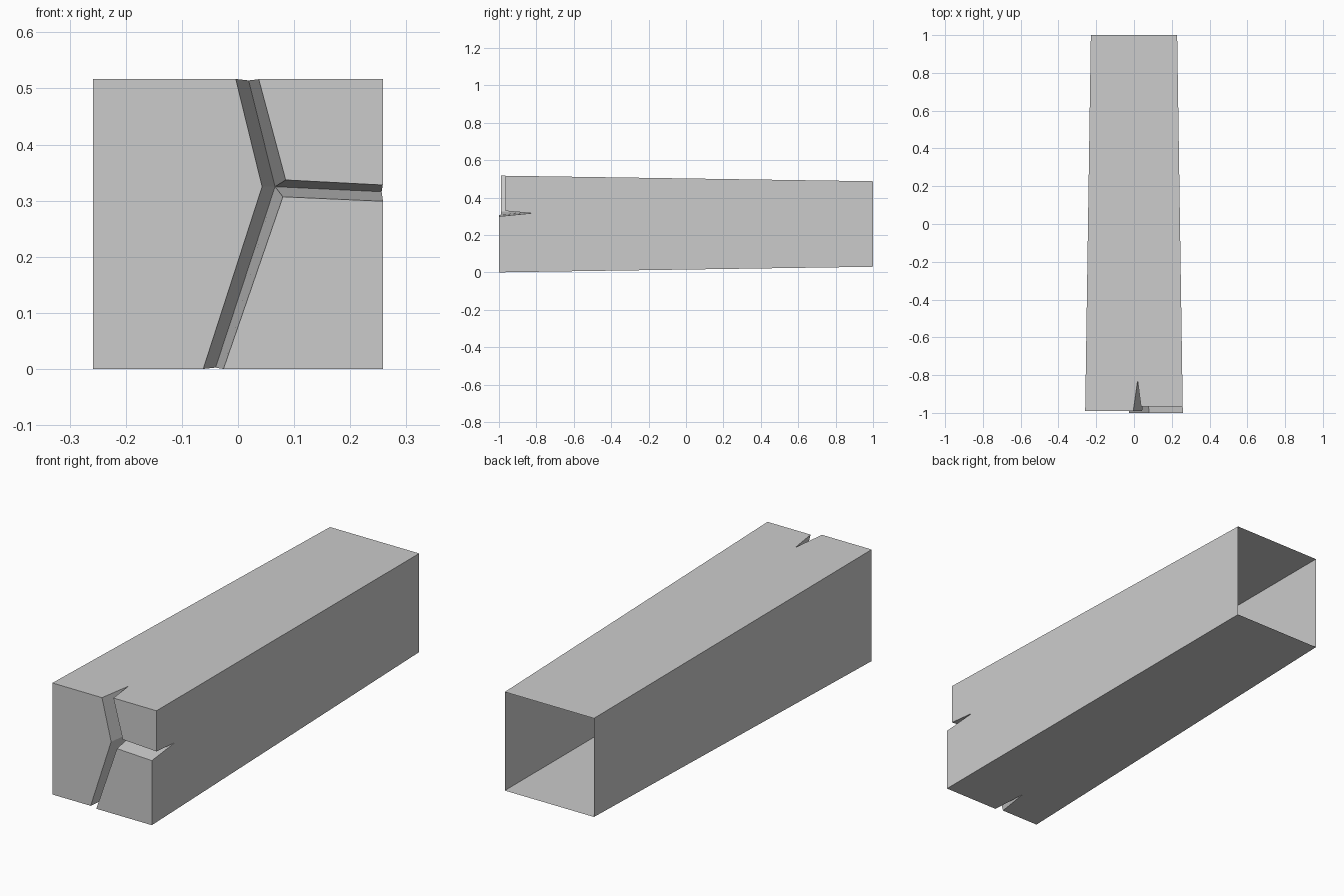
import bpy, bmesh

cube = bpy.data.objects.get("Cube")
if cube:
    bpy.data.objects.remove(cube, do_unlink=True)

FRONT, BACK, VALLEY = -1.0, 1.0, -0.828
HALF, TAPER, MID = 0.2585, 0.015, 0.2585

bm = bmesh.new()


def vert(x, z, y):
    """Add a point, keeping it within the tapered beam's section at depth y."""
    h = HALF - TAPER * (y - FRONT)
    return bm.verts.new((max(-h, min(h, x)), y, MID + max(-h, min(h, z - MID))))


def ring(points, y):
    return [vert(x, z, y) for x, z in points]


# Three end blocks, each set at its own depth (9 means out to the side)
left = ring([(-9, -9), (-.062, -9), (.043, .325), (-.004, 9), (-9, 9)], -0.99)
upper = ring([(.037, 9), (.085, .337), (9, .328), (9, 9)], -0.965)
lower = ring([(-.026, -9), (.08, .307), (9, .299), (9, -9)], FRONT)

# Bottom line of the three-way crack
mid, top, side, base = ring([(.066, .325), (.019, 9), (9, .316), (-.04, -9)], VALLEY)

# Open far end
b_bl, b_br, b_tr, b_tl = ring([(-9, -9), (9, -9), (9, 9), (-9, 9)], BACK)

faces = [
    left, upper, lower,
    # crack walls
    [left[1], left[2], mid, base], [left[2], left[3], top, mid],
    [upper[0], upper[1], mid, top], [upper[1], upper[2], side, mid],
    [lower[0], lower[1], mid, base], [lower[1], lower[2], side, mid],
    # long sides, notched where the crack runs out
    [left[4], left[3], top, upper[0], upper[3], b_tr, b_tl],
    [left[0], left[1], base, lower[0], lower[3], b_br, b_bl],
    [lower[3], lower[2], side, upper[2], upper[3], b_tr, b_br],
    [left[0], left[4], b_tl, b_bl],
]
made = [bm.faces.new(f) for f in faces]
bmesh.ops.recalc_face_normals(bm, faces=made)
if made[0].normal.y > 0:
    bmesh.ops.reverse_faces(bm, faces=made)

mesh = bpy.data.meshes.new("cracked_beam")
bm.to_mesh(mesh)
bm.free()

mat = bpy.data.materials.new("plain_grey")
mat.use_nodes = True
grey = (0.6, 0.6, 0.6, 1)
mat.diffuse_color = grey
mat.node_tree.nodes["Principled BSDF"].inputs["Base Color"].default_value = grey
mesh.materials.append(mat)

beam = bpy.data.objects.new("cracked_beam", mesh)
bpy.context.collection.objects.link(beam)
